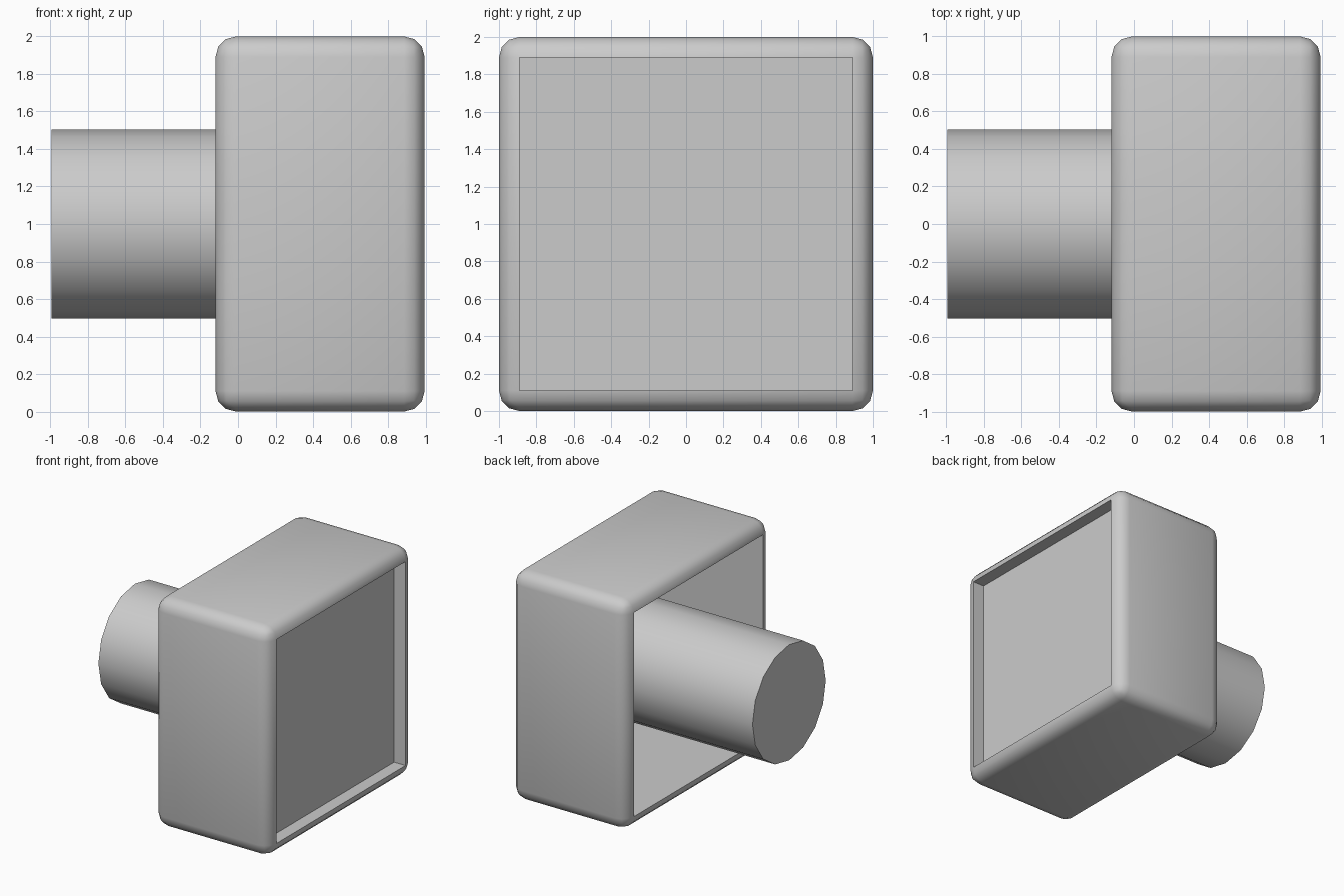
import bpy, bmesh, math
from mathutils import Matrix, Vector

if "Cube" in bpy.data.objects:
    bpy.data.objects.remove(bpy.data.objects["Cube"])

X0, X1 = -0.12, 0.995      # housing back and front
RIM = 0.11                 # wall thickness and edge radius
PANEL_X = X1 - RIM         # depth of the recessed panel


def finish(name, bm):
    bmesh.ops.recalc_face_normals(bm, faces=bm.faces) if name == "stem" else None
    mesh = bpy.data.meshes.new(name)
    bm.to_mesh(mesh)
    bm.free()
    ob = bpy.data.objects.new(name, mesh)
    bpy.context.collection.objects.link(ob)
    bpy.ops.object.select_all(action='DESELECT')
    ob.select_set(True)
    bpy.context.view_layer.objects.active = ob
    bpy.ops.object.shade_smooth_by_angle(angle=math.radians(40))
    return ob


def push_in(bm, side, x_target):
    """Extrude the flat end face on the given side of x inward to x_target."""
    bm.normal_update()
    face = max((f for f in bm.faces if f.normal.x * side > 0.99),
               key=lambda f: f.calc_area())
    new = bmesh.ops.extrude_discrete_faces(bm, faces=[face])["faces"][0]
    for v in new.verts:
        v.co.x = x_target
    return new


# Housing: rounded block, recessed panel in front, hollow and open at the back
bm = bmesh.new()
bmesh.ops.create_cube(bm, size=1, matrix=Matrix.Translation(((X0 + X1) / 2, 0, 1))
                      @ Matrix.Diagonal((X1 - X0, 2, 2, 1)))
bmesh.ops.bevel(bm, geom=bm.edges[:], offset=RIM, segments=3, profile=0.5,
                affect='EDGES')
back = push_in(bm, -1, PANEL_X)
bmesh.ops.delete(bm, geom=[back], context='FACES_ONLY')
push_in(bm, 1, PANEL_X)
finish("housing", bm)

# Stem: 16-sided cylinder running from the panel out through the open back
bm = bmesh.new()
stem_end = PANEL_X - 0.005
bmesh.ops.create_cone(bm, cap_ends=True, segments=16, radius1=0.505, radius2=0.505,
                      depth=stem_end + 0.995,
                      matrix=Matrix.Translation(((stem_end - 0.995) / 2, 0, 1))
                      @ Matrix.Rotation(math.pi / 2, 4, 'Y'))
finish("stem", bm)
